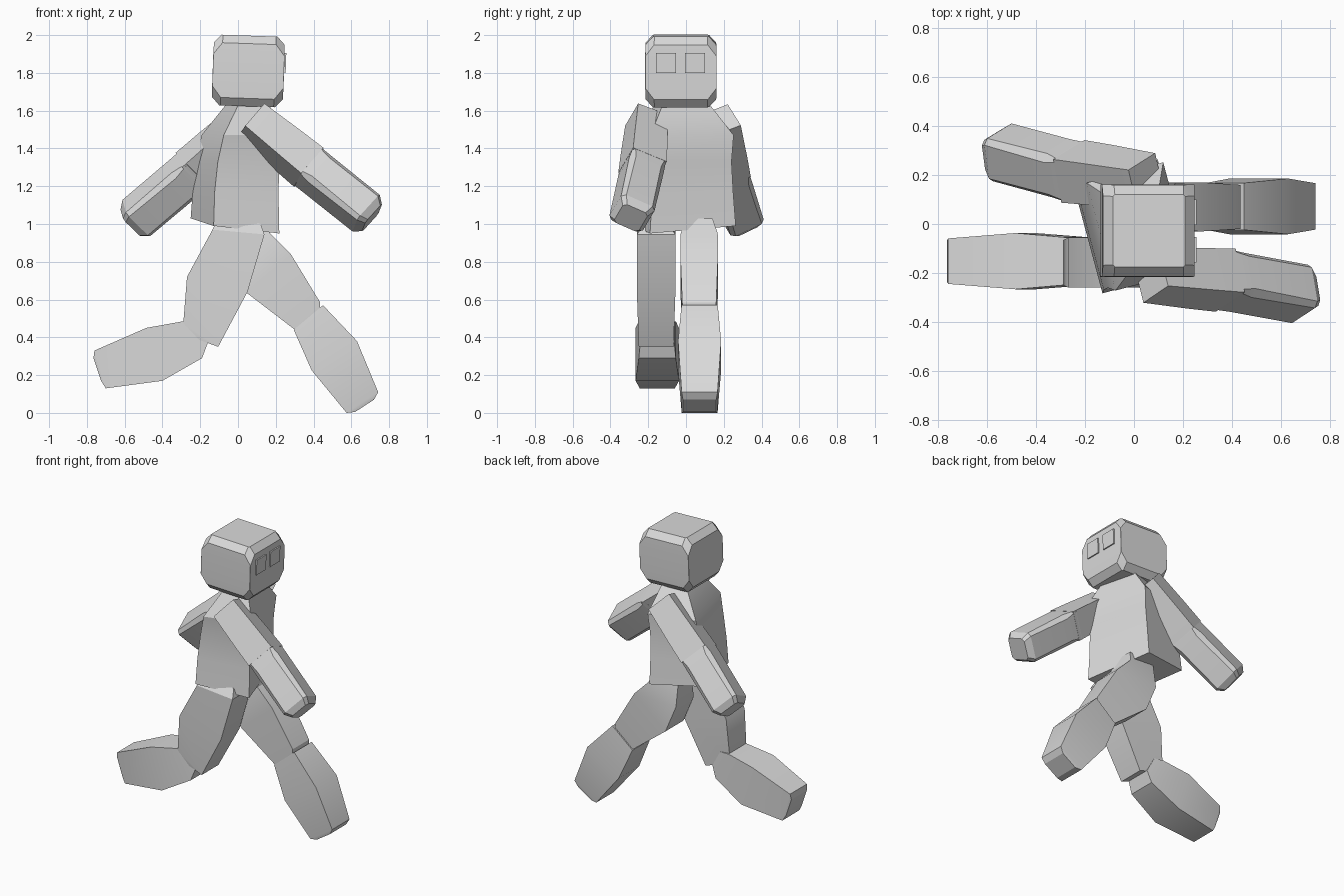
import bpy, bmesh, math
from mathutils import Vector, Matrix

if "Cube" in bpy.data.objects:
    bpy.data.objects.remove(bpy.data.objects["Cube"])

grey = bpy.data.materials.new("plain_grey")
grey.diffuse_color = (0.7, 0.7, 0.7, 1)
grey.use_nodes = True
grey.node_tree.nodes["Principled BSDF"].inputs["Base Color"].default_value = grey.diffuse_color


def finish(name, bm):
    bmesh.ops.remove_doubles(bm, verts=bm.verts, dist=0.0005)
    bmesh.ops.recalc_face_normals(bm, faces=bm.faces)
    me = bpy.data.meshes.new(name)
    bm.to_mesh(me)
    bm.free()
    me.materials.append(grey)
    ob = bpy.data.objects.new(name, me)
    bpy.context.collection.objects.link(ob)
    bpy.ops.object.select_all(action='DESELECT')
    ob.select_set(True)
    bpy.context.view_layer.objects.active = ob
    bpy.ops.object.shade_smooth_by_angle(angle=math.radians(25))
    return ob


def loft(name, rings):
    """Skin a row of equal rings and cap both ends."""
    bm = bmesh.new()
    rows = [[bm.verts.new(p) for p in r] for r in rings]
    for a, b in zip(rows, rows[1:]):
        for i in range(len(a)):
            j = (i + 1) % len(a)
            bm.faces.new((a[i], a[j], b[j], b[i]))
    bm.faces.new(rows[0])
    bm.faces.new(rows[-1])
    return finish(name, bm)


def octagon(half, cut):
    """Square of given half size with its corners cut off."""
    k = half - cut
    return ((half, k), (k, half), (-k, half), (-half, k),
            (-half, -k), (-k, -half), (k, -half), (half, -k))


# Head: block with chamfered rims and clipped corners, slightly tipped forward
tilt = Matrix.Translation((0.055, -0.027, 1.81)) @ Matrix.Rotation(math.radians(2), 4, 'Y')
loft("head", [[tilt @ Vector((x, y, z)) for x, y in octagon(h, c)]
              for z, h, c in ((-0.187, 0.148, 0.008), (-0.145, 0.187, 0.045), (-0.085, 0.189, 0.001),
                              (0.085, 0.189, 0.001), (0.145, 0.187, 0.045), (0.187, 0.148, 0.008))])

# Eyes: thin plates on the face
for name, y in (("right_eye", -0.078), ("left_eye", 0.075)):
    bm = bmesh.new()
    bmesh.ops.create_cube(bm, size=1, matrix=tilt @ Matrix.Translation((0.1925, y, 0.05))
                          @ Matrix.Diagonal((0.0098, 0.105, 0.105, 1)))
    finish(name, bm)

# Torso: twisted, tapering to the neck (centre x, centre y, z, half depth, half width, tilt)
yaw = Matrix.Rotation(math.radians(15), 3, 'Z')
rings = []
for cx, cy, z, hd, hw, t in ((-0.016, -0.01, 0.99, 0.18, 0.235, 0.02), (-0.012, -0.01, 1.17, 0.175, 0.222, 0.01),
                             (0.0, -0.01, 1.33, 0.168, 0.215, 0), (0.022, -0.01, 1.47, 0.162, 0.228, 0),
                             (0.05, -0.02, 1.63, 0.085, 0.13, 0)):
    rings.append([Vector((cx, cy, z + t * (sy - sx))) + yaw @ Vector((sx * hd, sy * hw, 0))
                  for sx, sy in ((-1, -1), (1, -1), (1, 1), (-1, 1))])
loft("torso", rings)


# Arms: rolled square upper arm, chamfered forearm
def arm_ring(c, d, side, half, cut=0.0, roll=math.radians(24)):
    d = d.normalized()
    o = Vector((0, side, 0))
    o = (o - d * o.dot(d)).normalized()
    u = d.cross(o)
    if u.z < 0:
        u = -u
    o, u = (o * math.cos(roll) + u * math.sin(roll), u * math.cos(roll) - o * math.sin(roll))
    pts = octagon(half, half * cut) if cut else ((half, half), (-half, half), (-half, -half), (half, -half))
    return [c + o * a + u * b for a, b in pts]


def arm(prefix, side, shoulder, elbow, tip):
    s, e, t = map(Vector, (shoulder, elbow, tip))
    d1, d2 = e - s, t - e
    mean = d1.normalized() + d2.normalized()
    n = d2.normalized()
    mid = s.lerp(e, 0.6)
    loft(prefix + "_upper_arm", [arm_ring(s, d1, side, 0.085), arm_ring(mid, d1, side, 0.094),
                                 arm_ring(e, mean, side, 0.098)])
    loft(prefix + "_forearm", [arm_ring(e - n * 0.03, mean, side, 0.095, 0.06),
                               arm_ring(e + n * 0.06, d2, side, 0.101, 0.28),
                               arm_ring(t - n * 0.015, d2, side, 0.098, 0.22),
                               arm_ring(t + n * 0.025, d2, side, 0.072, 0.25)])


arm("right", -1, (0.07, -0.21, 1.55), (0.375, -0.23, 1.30), (0.69, -0.288, 1.048))
arm("left", 1, (0.05, 0.178, 1.548), (-0.25, 0.215, 1.275), (-0.55, 0.296, 1.022))


# Legs: side profile pairs (x1, z1, x2, z2, half width)
def leg(name, y, pairs):
    loft(name, [[(a, y - w, b), (c, y - w, d), (c, y + w, d), (a, y + w, b)]
                for a, b, c, d, w in pairs])


leg("right_thigh", -0.158, ((-0.10, 1.04, 0.12, 1.0, 0.06), (-0.135, 0.97, 0.14, 0.945, 0.102),
                            (-0.27, 0.72, 0.05, 0.64, 0.102), (-0.29, 0.47, -0.105, 0.35, 0.092),
                            (-0.27, 0.41, -0.16, 0.37, 0.088)))
leg("right_shin", -0.152, ((-0.22, 0.48, -0.16, 0.37, 0.09), (-0.29, 0.485, -0.19, 0.29, 0.098),
                           (-0.485, 0.45, -0.40, 0.17, 0.115), (-0.76, 0.33, -0.70, 0.13, 0.093),
                           (-0.765, 0.29, -0.725, 0.17, 0.085)))
leg("left_thigh", 0.07, ((0.15, 1.03, -0.04, 1.0, 0.07), (0.17, 0.95, -0.04, 0.83, 0.098),
                         (0.28, 0.84, 0.04, 0.64, 0.1), (0.435, 0.585, 0.295, 0.445, 0.09),
                         (0.435, 0.54, 0.32, 0.435, 0.088)))
leg("left_shin", 0.072, ((0.45, 0.57, 0.295, 0.44, 0.096), (0.63, 0.38, 0.39, 0.225, 0.114),
                         (0.742, 0.11, 0.575, 0.0, 0.095), (0.72, 0.07, 0.62, 0.005, 0.088)))
